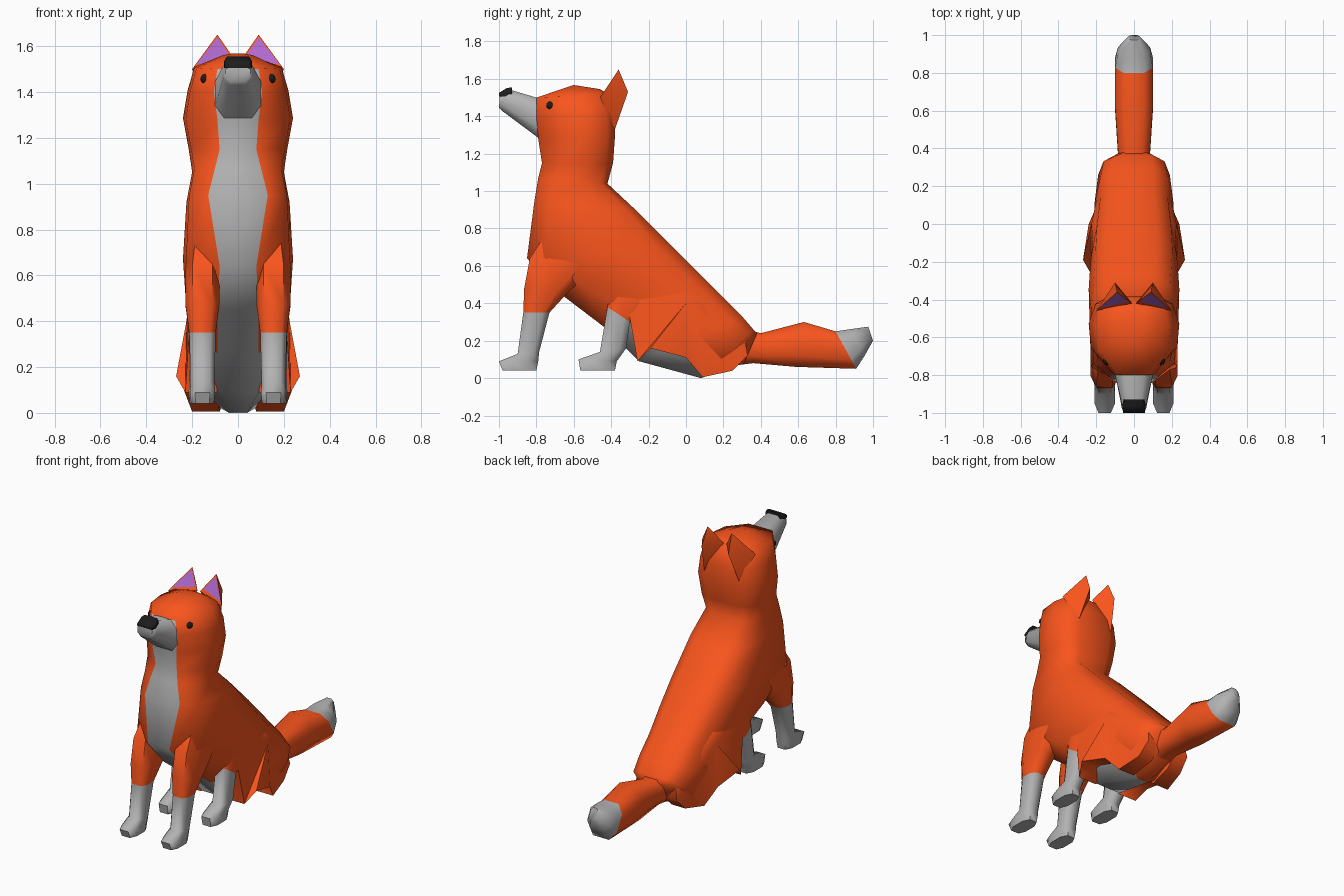
import bpy, bmesh, math
from mathutils import Vector

if "Cube" in bpy.data.objects:
    bpy.data.objects.remove(bpy.data.objects["Cube"])


def material(name, rgb):
    m = bpy.data.materials.new(name)
    m.diffuse_color = (*rgb, 1)
    m.use_nodes = True
    m.node_tree.nodes["Principled BSDF"].inputs["Base Color"].default_value = m.diffuse_color
    return m


ORANGE = material("orange_fur", (0.95, 0.09, 0.012))
PALE = material("pale_fur", (0.45, 0.45, 0.45))
BLACK = material("black", (0.012, 0.012, 0.012))
PURPLE = material("inner_ear", (0.42, 0.14, 0.62))


def finish(name, bm, mats, angle=62):
    bmesh.ops.recalc_face_normals(bm, faces=bm.faces)
    me = bpy.data.meshes.new(name)
    bm.to_mesh(me)
    bm.free()
    for m in mats:
        me.materials.append(m)
    ob = bpy.data.objects.new(name, me)
    bpy.context.collection.objects.link(ob)
    bpy.ops.object.select_all(action='DESELECT')
    bpy.context.view_layer.objects.active = ob
    ob.select_set(True)
    bpy.ops.object.shade_smooth_by_angle(angle=math.radians(angle))
    return ob


LIMB = [(0.55, 0), (1, 0.25), (1, 0.75), (0.6, 1)]
TRUNK = [(0.5, 0), (0.85, 0.1), (1, 0.36), (0.95, 0.68), (0, 1)]


def loft(name, rings, mats, paint=lambda i, k: 0, profile=LIMB, cx=0):
    """Ring = back y, back z, front y, front z, half width [, strip half width [, shoulder depth]]."""
    bm = bmesh.new()
    loops = []
    for by, bz, fy, fz, hw, *extra in rings:
        half = []
        for j, (w, t) in enumerate(profile):
            x = extra[0] if extra and j == len(profile) - 1 else w * hw
            if len(extra) > 1 and j == len(profile) - 2:
                t = extra[1]
            half.append((x, by + (fy - by) * t, bz + (fz - bz) * t))
        pts = half + [(-x, y, z) for x, y, z in reversed(half)]
        loops.append([bm.verts.new((cx + x, y, z)) for x, y, z in pts])
    n = len(loops[0])
    for i in range(len(loops) - 1):
        a, b = loops[i], loops[i + 1]
        for k in range(n):
            f = bm.faces.new((a[k], a[(k + 1) % n], b[(k + 1) % n], b[k]))
            f.material_index = paint(i, k)
    bm.faces.new(loops[0]).material_index = paint(0, 0)
    bm.faces.new(loops[-1]).material_index = paint(len(loops) - 2, 0)
    return finish(name, bm, mats)


# Head, neck and torso in one skin, with the pale bib running to the belly
trunk = [
    (-0.46, 1.545, -0.60, 1.567, 0.07, 0.03),
    (-0.41, 1.515, -0.80, 1.50, 0.19, 0.09),
    (-0.38, 1.41, -0.80, 1.40, 0.22, 0.105),
    (-0.38, 1.29, -0.79, 1.28, 0.24, 0.09),
    (-0.39, 1.15, -0.77, 1.15, 0.215, 0.08, 0.75),
    (-0.42, 1.04, -0.79, 1.07, 0.20, 0.10, 0.82),
    (-0.27, 0.90, -0.81, 0.95, 0.225, 0.13, 0.86),
    (-0.06, 0.69, -0.85, 0.64, 0.24, 0.08, 0.88),
    (0.07, 0.56, -0.67, 0.45, 0.23, 0.09, 0.8),
    (0.20, 0.43, -0.42, 0.26, 0.21, 0.09),
    (0.30, 0.33, -0.25, 0.09, 0.21, 0.09),
    (0.36, 0.26, 0.08, 0.0, 0.19, 0.04),
    (0.38, 0.24, 0.31, 0.08, 0.10, 0.06)]


def bib(i, k):
    if k == 4:
        return 1 if 0 < i < 11 else 0
    return 1 if i in (9, 10) and k in (3, 5) else 0


loft("torso_and_head", trunk, [ORANGE, PALE], bib, TRUNK)

# Muzzle and nose
loft("muzzle", [(-0.77, 1.505, -0.76, 1.26, 0.11), (-0.80, 1.50, -0.79, 1.285, 0.10),
                (-0.935, 1.54, -0.985, 1.43, 0.065), (-0.995, 1.515, -1.0, 1.445, 0.055)], [PALE])
loft("nose", [(-0.93, 1.555, -0.93, 1.51, 0.055), (-0.96, 1.55, -0.96, 1.505, 0.062),
              (-1.0, 1.525, -1.0, 1.505, 0.058)], [BLACK],
     profile=[(0.85, 0), (1, 0.4), (1, 1)])

# Tail with a pale tip
loft("tail", [(0.28, 0.27, 0.28, 0.07, 0.09), (0.40, 0.24, 0.36, 0.08, 0.085),
              (0.63, 0.30, 0.59, 0.06, 0.10), (0.80, 0.25, 0.91, 0.05, 0.10),
              (0.88, 0.262, 0.955, 0.12, 0.085), (0.975, 0.275, 1.0, 0.20, 0.03)],
     [ORANGE, PALE], lambda i, k: int(i >= 3))

front_leg = [(-0.80, 0.04, -0.98, 0.04, 0.05), (-0.79, 0.09, -1.0, 0.09, 0.055),
             (-0.785, 0.14, -0.90, 0.13, 0.052), (-0.73, 0.35, -0.87, 0.35, 0.058),
             (-0.63, 0.46, -0.865, 0.48, 0.074), (-0.45, 0.62, -0.835, 0.64, 0.074),
             (-0.45, 0.80, -0.72, 0.82, 0.04)]
hind_leg = [(-0.38, 0.04, -0.565, 0.04, 0.05), (-0.37, 0.09, -0.575, 0.10, 0.055),
            (-0.32, 0.16, -0.46, 0.14, 0.052), (-0.30, 0.30, -0.42, 0.38, 0.055),
            (-0.18, 0.34, -0.40, 0.55, 0.055), (-0.05, 0.40, -0.30, 0.58, 0.03)]

# Haunch outline: y, z, outer x
haunch = [(-0.40, 0.55, 0.205), (-0.30, 0.32, 0.215), (-0.26, 0.09, 0.23), (-0.19, 0.16, 0.27),
          (0.0, 0.11, 0.24), (0.09, 0.005, 0.20), (0.25, 0.04, 0.17), (0.33, 0.12, 0.16),
          (0.30, 0.30, 0.13), (0.0, 0.52, 0.18)]

for side, s in (("left", 1), ("right", -1)):
    # Legs with pale socks
    loft("front_leg_" + side, front_leg, [ORANGE, PALE], lambda i, k: int(i < 3), cx=s * 0.155)
    loft("hind_leg_" + side, hind_leg, [ORANGE, PALE], lambda i, k: int(i < 3), cx=s * 0.16)

    # Haunch
    bm = bmesh.new()
    outer = [bm.verts.new((s * x, y, z)) for y, z, x in haunch]
    inner = [bm.verts.new((s * x * 0.4, y, z)) for y, z, x in haunch]
    hubs = [bm.verts.new((s * x, 0, 0.4)) for x in (0.225, 0.09)]
    for k in range(len(haunch)):
        j = (k + 1) % len(haunch)
        bm.faces.new((outer[k], outer[j], inner[j], inner[k]))
        bm.faces.new((outer[k], outer[j], hubs[0]))
        bm.faces.new((inner[k], inner[j], hubs[1]))
    finish("haunch_" + side, bm, [ORANGE])

    # Ear with inset purple hollow
    bm = bmesh.new()
    tip, inn, out, back, low = [bm.verts.new((s * x, y, z)) for x, y, z in (
        (0.09, -0.36, 1.65), (0.01, -0.42, 1.535), (0.20, -0.46, 1.50),
        (0.10, -0.31, 1.53), (0.13, -0.38, 1.33))]
    front = bm.faces.new((tip, inn, out))
    for tri in ((tip, out, back), (tip, back, inn), (out, low, back), (back, low, inn), (inn, low, out)):
        bm.faces.new(tri)
    bmesh.ops.recalc_face_normals(bm, faces=bm.faces)
    bmesh.ops.inset_individual(bm, faces=[front], thickness=0.023, depth=0)
    front.material_index = 1
    bmesh.ops.translate(bm, verts=front.verts, vec=Vector((0, 0.006, 0.008)))
    finish("ear_" + side, bm, [ORANGE, PURPLE], 35)

    # Eye
    bm = bmesh.new()
    bmesh.ops.create_uvsphere(bm, u_segments=10, v_segments=6, radius=0.022)
    bmesh.ops.translate(bm, verts=bm.verts, vec=Vector((s * 0.143, -0.725, 1.458)))
    finish("eye_" + side, bm, [BLACK])
